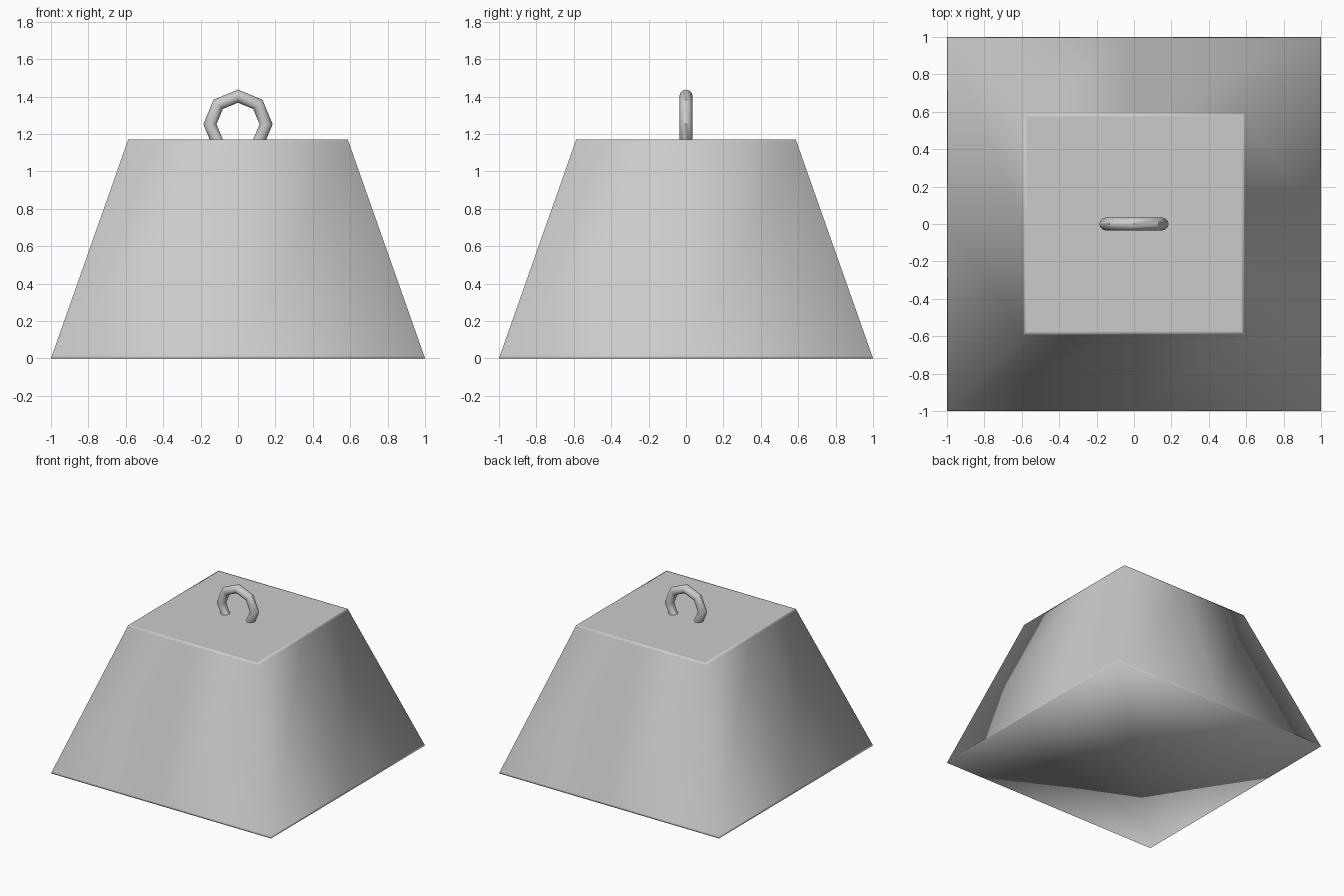
import bpy, bmesh, math

if "Cube" in bpy.data.objects:
    bpy.data.objects.remove(bpy.data.objects["Cube"])

TOP_Z, TOP_HALF, LOOP = 1.17, 0.587, 0.015


def half_at(z):
    return 1 + (TOP_HALF - 1) * z / TOP_Z


# Tapered weight body: square rings with mid-edge points, support loops at the rims
outline = [(-1, -1), (0, -1), (1, -1), (1, 0), (1, 1), (0, 1), (-1, 1), (-1, 0)]
levels = [(half_at(z), z) for z in (0, LOOP, TOP_Z - LOOP, TOP_Z)]
levels.append((TOP_HALF - LOOP, TOP_Z))

bm = bmesh.new()
rings = [[bm.verts.new((x * h, y * h, z)) for x, y in outline] for h, z in levels]
for low, high in zip(rings, rings[1:]):
    for i in range(8):
        j = (i + 1) % 8
        bm.faces.new((low[i], low[j], high[j], high[i]))


# Each cap is four quads around a centre point
def cap(ring, z):
    centre = bm.verts.new((0, 0, z))
    for i in range(1, 8, 2):
        bm.faces.new((centre, ring[i], ring[(i + 1) % 8], ring[(i + 2) % 8]))


cap(rings[0], 0)
cap(rings[-1], TOP_Z)
bmesh.ops.recalc_face_normals(bm, faces=bm.faces)
for face in bm.faces:
    face.smooth = True
mesh = bpy.data.meshes.new("weight_body")
bm.to_mesh(mesh)
bm.free()
bpy.context.collection.objects.link(bpy.data.objects.new("weight_body", mesh))

# Eight-sided lifting ring, partly sunk into the top
bpy.ops.mesh.primitive_torus_add(major_segments=8, minor_segments=12,
                                 major_radius=0.15, minor_radius=0.035,
                                 location=(0, 0, 1.252),
                                 rotation=(math.pi / 2, 0, 0))
ring = bpy.context.object
ring.name = "lifting_ring"
bpy.ops.object.shade_smooth_by_angle(angle=math.radians(35))
